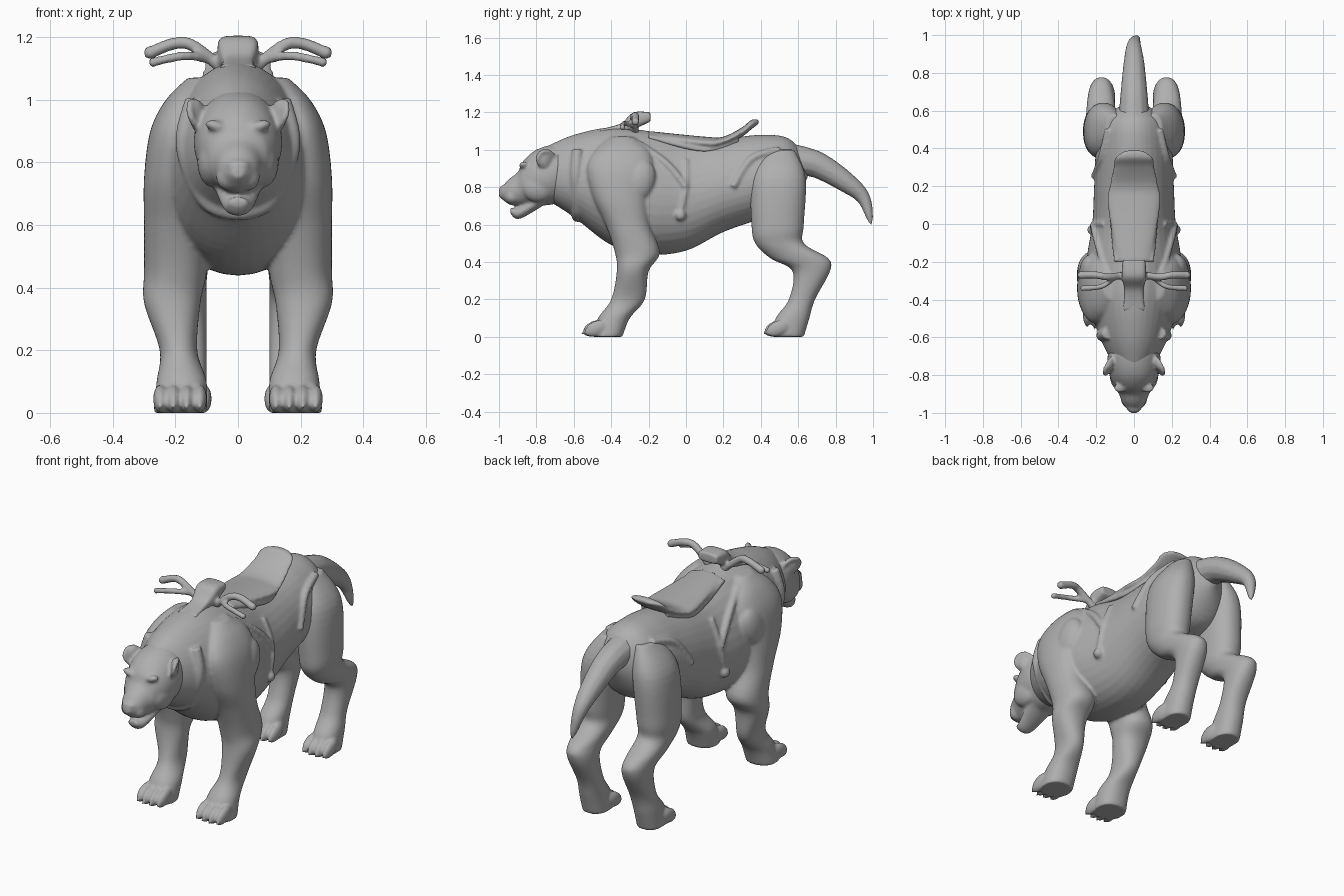
import bpy, bmesh, math
from mathutils import Vector, Matrix, Euler

if "Cube" in bpy.data.objects:
    bpy.data.objects.remove(bpy.data.objects["Cube"])

grey = bpy.data.materials.new("stone grey")
grey.use_nodes = True
grey.diffuse_color = (.43, .43, .43, 1)
grey.node_tree.nodes["Principled BSDF"].inputs["Base Color"].default_value = grey.diffuse_color
pending = []


def select(objects):
    bpy.ops.object.select_all(action='DESELECT')
    for obj in objects:
        obj.select_set(True)
    bpy.context.view_layer.objects.active = objects[0]


def finish(obj, mirror):
    """Colour, smooth and optionally mirror a part."""
    obj.data.materials.append(grey)
    select([obj])
    bpy.ops.object.shade_smooth_by_angle(angle=math.radians(60))
    if mirror:
        obj.modifiers.new("Mirror", 'MIRROR')
    pending.append(obj)


def fuse(name):
    """Blend the parts made since the last fuse into one sculpted surface."""
    select(pending)
    bpy.ops.object.convert(target='MESH')
    bpy.ops.object.join()
    obj = bpy.context.object
    obj.name = name
    remesh = obj.modifiers.new("Blend", 'REMESH')
    remesh.mode = 'VOXEL'
    remesh.voxel_size = .008
    remesh.use_smooth_shade = True
    obj.modifiers.new("Soften", 'SMOOTH').iterations = 6
    pending.clear()


def from_bmesh(name, bm, mirror):
    bmesh.ops.recalc_face_normals(bm, faces=bm.faces[:])
    mesh = bpy.data.meshes.new(name)
    bm.to_mesh(mesh)
    bm.free()
    obj = bpy.data.objects.new(name, mesh)
    bpy.context.collection.objects.link(obj)
    finish(obj, mirror)


def spline(rows, steps=6):
    """Smoothly resample a list of vectors."""
    last = len(rows) - 1
    out = []
    for i in range(last):
        before, start, end, after = (rows[max(0, min(last, i + k))] for k in (-1, 0, 1, 2))
        for t in (step / steps for step in range(steps)):
            bend = (end - before) * t * (1 - t) ** 2 - (after - start) * t * t * (1 - t)
            out.append(start.lerp(end, t * t * (3 - 2 * t)) + bend / 2)
    return out + [rows[-1]]


def oval(at, low, high, out, inner=None):
    """One cross-section; it is centred unless an inner edge is given."""
    return Vector((at, low, high, -out if inner is None else inner, out))


def ring_point(section, angle, egg, square):
    """Sideways and in-plane position on a rounded, slightly egg-shaped section."""
    at, low, high, inner, outer = section
    c, s = (math.copysign(abs(f) ** square, f) for f in (math.cos(angle), math.sin(angle)))
    across = (inner + outer) / 2 + (outer - inner) / 2 * c * (1 - egg * s)
    return across, (low + high) / 2 + (high - low) / 2 * s


def loft(name, sections, upright=False, egg=0, square=1, sides=36):
    """Skin sections along the length, or along the height when upright and paired."""
    bm = bmesh.new()
    rings = []
    for section in spline(sections):
        at = section[0]
        flat = [ring_point(section, math.tau * k / sides, egg, square) for k in range(sides)]
        rings.append([bm.verts.new((x, v, at) if upright else (x, at, v)) for x, v in flat])
    for a, b in zip(rings, rings[1:]):
        for k in range(sides):
            bm.faces.new((a[k - 1], a[k], b[k], b[k - 1]))
    bm.faces.new(rings[0])
    bm.faces.new(rings[-1])
    from_bmesh(name, bm, upright)


def blob(name, place, size, tilt=(0, 0, 0), mirror=True):
    bm = bmesh.new()
    turn = Euler([math.radians(a) for a in tilt])
    matrix = Matrix.LocRotScale(Vector(place), turn, Vector(size))
    bmesh.ops.create_uvsphere(bm, u_segments=24, v_segments=14, radius=1, matrix=matrix)
    from_bmesh(name, bm, mirror)


def tube(name, points, thick, mirror=True, taper=0):
    """Round rod along a smooth path, thinning towards its end by the taper power."""
    curve = bpy.data.curves.new(name, 'CURVE')
    curve.dimensions = '3D'
    curve.bevel_depth = thick
    curve.use_fill_caps = True
    path = spline([Vector(p) for p in points])
    line = curve.splines.new('POLY')
    line.points.add(len(path) - 1)
    for i, (point, place) in enumerate(zip(line.points, path)):
        point.co = (*place, 1)
        point.radius = max(.01, 1 - i / (len(path) - 1)) ** taper
    obj = bpy.data.objects.new(name, curve)
    bpy.context.collection.objects.link(obj)
    select([obj])
    bpy.ops.object.convert(target='MESH')
    finish(bpy.context.object, mirror)


def paw(label, middle, front):
    """Four toes with claws."""
    for i in range(4):
        x = middle + (i - 1.5) * .042
        y = front - (.01 if i in (1, 2) else 0)
        blob(f"{label}_toe_{i + 1}", place=(x, y, .045), size=(.023, .065, .04), tilt=(25, 0, 0))
        claw = [(x, y - reach, .06 - reach / 1.5) for reach in (.02, .05, .07)]
        tube(f"{label}_claw_{i + 1}", claw, thick=.015, taper=.5)


# Torso and neck
EGG = .12
torso = [
    oval(at=-.74, low=.73, high=1.02, out=.11),
    oval(at=-.6, low=.64, high=1.08, out=.18),
    oval(at=-.4, low=.49, high=1.12, out=.24),
    oval(at=-.2, low=.44, high=1.1, out=.25),
    oval(at=0, low=.46, high=1.06, out=.22),
    oval(at=.2, low=.56, high=1.06, out=.21),
    oval(at=.4, low=.63, high=1.08, out=.2),
    oval(at=.55, low=.68, high=1.06, out=.17),
    oval(at=.65, low=.85, high=.95, out=.03),
]
loft("torso", torso, egg=EGG)


def flank(y, z):
    """Point on the side of the torso at a given length and height."""
    section = min(spline(torso, steps=40), key=lambda row: abs(row[0] - y))
    low, high = section[1], section[2]
    level = max(-1, min(1, (2 * z - low - high) / (high - low)))
    return ring_point(section, math.asin(level), EGG, 1)[0], y, z


def trim(name, points, thick=.014):
    """Raised fold or strap lying on the torso."""
    tube(name, [flank(y, z) for y, z in points], thick)


# Front legs, sliced from top to sole, and folds of the hide and cloth
loft("front_leg", [
    oval(at=1.07, low=-.4, high=-.28, inner=.06, out=.16),
    oval(at=1, low=-.48, high=-.2, inner=.1, out=.23),
    oval(at=.9, low=-.53, high=-.17, inner=.1, out=.28),
    oval(at=.75, low=-.5, high=-.2, inner=.1, out=.3),
    oval(at=.6, low=-.43, high=-.19, inner=.1, out=.3),
    oval(at=.45, low=-.38, high=-.14, inner=.1, out=.3),
    oval(at=.35, low=-.37, high=-.2, inner=.12, out=.3),
    oval(at=.2, low=-.4, high=-.22, inner=.13, out=.25),
    oval(at=.1, low=-.47, high=-.3, inner=.1, out=.26),
    oval(at=0, low=-.5, high=-.34, inner=.1, out=.27),
], upright=True, square=.9)
paw("front", middle=.185, front=-.48)
blob("shoulder_muscle", place=(.23, -.26, .82), size=(.06, .09, .13), tilt=(-25, 0, 0))
trim("strap", [(0, .95), (0, .8), (-.03, .66)])
blob("strap_knob", place=flank(-.03, .65), size=(.03, .03, .03))
trim("cloth_fold", [(-.25, 1.03), (-.1, .92), (0, .8)], thick=.02)
trim("flank_fold", [(.5, 1), (.35, .95), (.25, .8)], thick=.02)
tube("chest_fold", [(.14, -.58, 1), (.17, -.59, .85), (.1, -.58, .68), (0, -.58, .64)], thick=.03)
fuse("torso_and_front_legs")

# Hind legs
loft("hind_leg", [
    oval(at=1, low=.42, high=.58, inner=.06, out=.15),
    oval(at=.85, low=.35, high=.64, inner=.06, out=.25),
    oval(at=.6, low=.35, high=.63, inner=.08, out=.27),
    oval(at=.5, low=.37, high=.63, inner=.09, out=.26),
    oval(at=.42, low=.45, high=.76, inner=.1, out=.25),
    oval(at=.35, low=.57, high=.77, inner=.1, out=.24),
    oval(at=.2, low=.55, high=.69, inner=.1, out=.23),
    oval(at=.1, low=.48, high=.66, inner=.1, out=.24),
    oval(at=0, low=.46, high=.63, inner=.1, out=.24),
], upright=True, square=.9)
paw("hind", middle=.17, front=.49)
fuse("hind_legs")

# Head, with flattened cupped ears
loft("skull", [
    oval(at=-1, low=.75, high=.78, out=.02),
    oval(at=-.95, low=.71, high=.84, out=.06),
    oval(at=-.9, low=.7, high=.88, out=.08),
    oval(at=-.87, low=.7, high=.94, out=.1),
    oval(at=-.8, low=.7, high=1, out=.13),
    oval(at=-.7, low=.71, high=1.03, out=.14),
    oval(at=-.6, low=.75, high=1.03, out=.1),
])
loft("lower_jaw", [
    oval(at=-.94, low=.66, high=.69, out=.03),
    oval(at=-.89, low=.63, high=.7, out=.05),
    oval(at=-.75, low=.71, high=.8, out=.09),
])
blob("nose", place=(0, -.97, .79), size=(.04, .03, .02), mirror=False)
blob("muzzle_pad", place=(.03, -.93, .75), size=(.04, .04, .04))
blob("brow", place=(.06, -.86, .91), size=(.05, .03, .02), tilt=(0, -20, -20))
blob("cheek", place=(.08, -.79, .8), size=(.05, .09, .08))
ear = Vector((.13, -.75, .95))
blob("ear_cup", place=ear, size=(.02, .04, .05), tilt=(0, 0, 30))
turns = [math.radians(30 * step - 60) for step in range(11)]
tube("ear_rim", [ear + Vector((math.sin(a) / 3 - math.cos(a) / 2, math.cos(a), math.sin(a))) * .043
                 for a in turns], thick=.012)
fuse("head")

# Tail
tube("tail", [(0, .56, .95), (0, .7, .92), (0, .85, .83), (0, .95, .74), (.02, .99, .6)],
     thick=.085, mirror=False, taper=.6)

# Saddle with raised back
loft("saddle_seat", [
    oval(at=-.2, low=1.04, high=1.1, out=.09),
    oval(at=.1, low=1, high=1.07, out=.14),
    oval(at=.2, low=1.02, high=1.07, out=.13),
    oval(at=.3, low=1.07, high=1.12, out=.11),
    oval(at=.35, low=1.11, high=1.16, out=.1),
    oval(at=.39, low=1.14, high=1.16, out=.05),
])
trim("saddle_edge", [(.28, 1.05), (.1, 1), (-.2, 1.07)])

# Pommel and steering handles
loft("pommel", [
    oval(at=-.46, low=1.08, high=1.11, out=.06),
    oval(at=-.35, low=1.09, high=1.14, out=.05),
    oval(at=-.28, low=1.11, high=1.2, out=.065),
    oval(at=-.19, low=1.15, high=1.2, out=.06),
], square=.5)
tube("handle_grip", [(.04, -.27, 1.09), (.14, -.28, 1.17), (.2, -.27, 1.18), (.28, -.27, 1.15)], thick=.02)
blob("grip_end", place=(.28, -.27, 1.15), size=(.022, .022, .022))
tube("handle_lever", [(.1, -.28, 1.13), (.17, -.33, 1.14), (.27, -.34, 1.12)], thick=.015)
blob("lever_end", place=(.27, -.34, 1.12), size=(.017, .017, .017))
fuse("saddle_and_handles")
